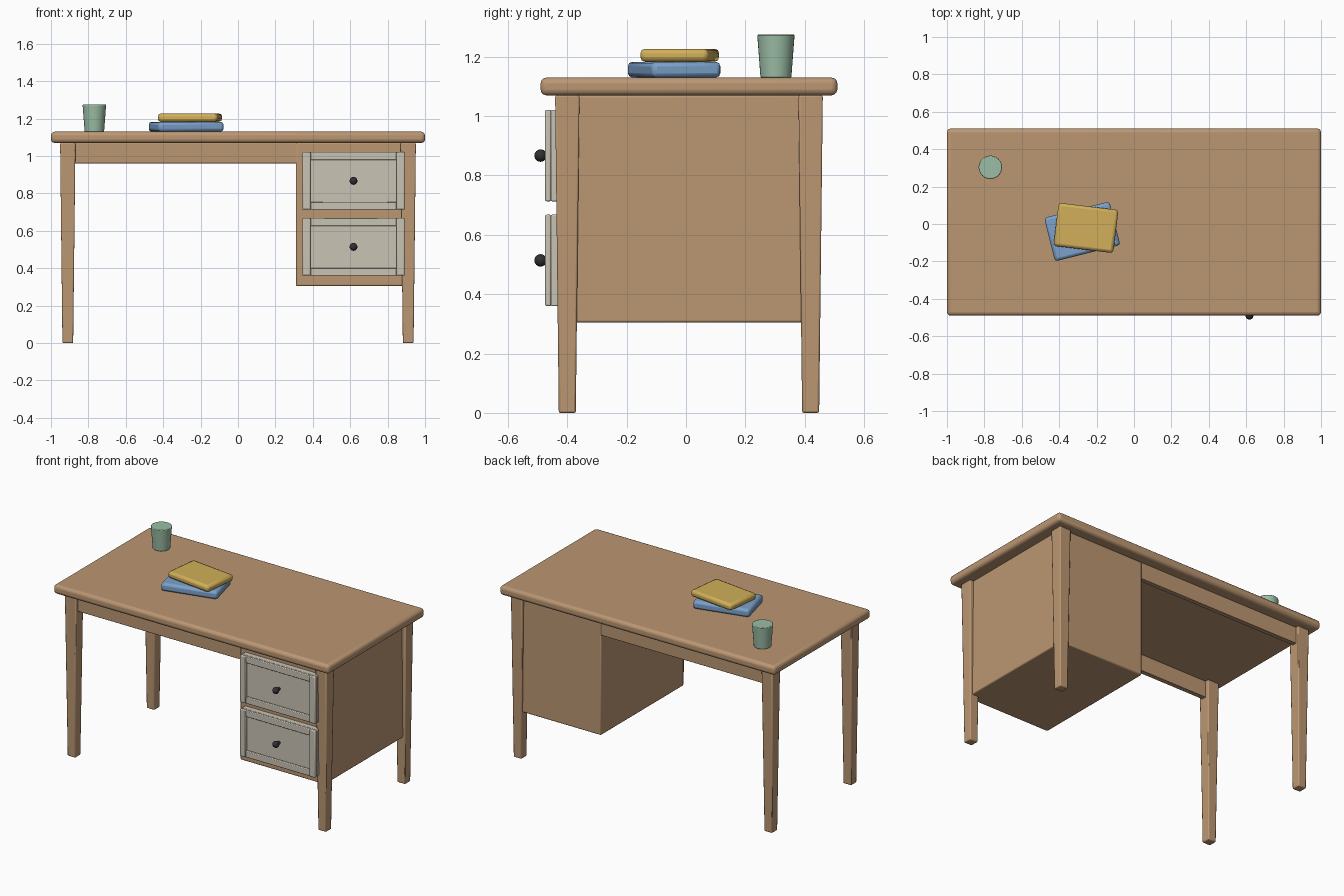
import bpy, bmesh, math
from mathutils import Matrix, Vector

cube = bpy.data.objects.get("Cube")
if cube:
    bpy.data.objects.remove(cube, do_unlink=True)


def material(name, rgb):
    m = bpy.data.materials.new(name)
    m.use_nodes = True
    m.diffuse_color = (*rgb, 1)
    bsdf = m.node_tree.nodes["Principled BSDF"]
    bsdf.inputs["Base Color"].default_value = (*rgb, 1)
    bsdf.inputs["Roughness"].default_value = 0.7
    return m


wood = material("warm_wood", (0.50, 0.31, 0.17))
cream = material("cream_paint", (0.59, 0.55, 0.46))
iron = material("dark_iron", (0.03, 0.03, 0.035))
blue = material("blue_cover", (0.20, 0.36, 0.60))
yellow = material("yellow_cover", (0.64, 0.43, 0.10))
green = material("sage_green", (0.33, 0.51, 0.38))


def finish(name, bm, mat, bevel=0, segments=2):
    """Turn a bmesh into a bevelled, smooth shaded object."""
    mesh = bpy.data.meshes.new(name)
    bm.to_mesh(mesh)
    bm.free()
    mesh.materials.append(mat)
    ob = bpy.data.objects.new(name, mesh)
    bpy.context.collection.objects.link(ob)
    if bevel:
        mod = ob.modifiers.new("soft_edges", "BEVEL")
        mod.width = bevel
        mod.segments = segments
        mod.limit_method = "ANGLE"
    bpy.ops.object.select_all(action="DESELECT")
    ob.select_set(True)
    bpy.context.view_layer.objects.active = ob
    bpy.ops.object.shade_smooth_by_angle(angle=math.radians(40))
    return ob


def box(name, lo, hi, mat, bevel=0.005, segments=2, turn=0, foot=1):
    """Box between two corners; foot narrows the bottom, turn spins it in degrees."""
    lo, hi = Vector(lo), Vector(hi)
    bm = bmesh.new()
    bmesh.ops.create_cube(bm, size=1, matrix=Matrix.Diagonal((*(hi - lo), 1)))
    for v in bm.verts:
        if v.co.z < 0:
            v.co.x *= foot
            v.co.y *= foot
    place = Matrix.Translation((lo + hi) / 2) @ Matrix.Rotation(math.radians(turn), 4, "Z")
    bm.transform(place)
    return finish(name, bm, mat, bevel, segments)


# Table top
TOP = 1.13
UNDER = 1.07
MID_Y = 0.01
box("table_top", (-1, -0.49, UNDER), (1, 0.51, TOP), wood, 0.02, 3)

# Tapered legs
for side, x in (("right", -0.91), ("left", 0.91)):
    for end, y in (("front", -0.40), ("back", 0.42)):
        box(f"{end}_{side}_leg", (x - 0.041, y - 0.041, 0), (x + 0.041, y + 0.041, UNDER),
            wood, 0.006, foot=0.7)

# Aprons under the top
for end, y in (("front", -0.402), ("back", 0.422)):
    box(f"{end}_apron", (-0.91, y - 0.015, 0.96), (0.91, y + 0.015, UNDER), wood, 0.003)

# Drawer cabinet
box("cabinet", (0.31, -0.42, 0.305), (0.925, 0.44, UNDER), wood, 0.007)


# Framed drawer fronts with round knobs
def drawer(name, z, height=0.308):
    x0, x1, rim = 0.345, 0.89, 0.042
    z1 = z + height
    back, front = -0.455, -0.475
    box(f"{name}_drawer_panel", (x0, back, z), (x1, -0.41, z1), cream, 0.004)
    for label, a, b in (("right", x0, x0 + rim), ("left", x1 - rim, x1)):
        box(f"{name}_drawer_{label}_stile", (a, front, z), (b, back, z1), cream, 0.005)
    for label, a, b in (("lower", z, z + rim), ("upper", z1 - rim, z1)):
        box(f"{name}_drawer_{label}_rail", (x0 + rim, front + 0.003, a),
            (x1 - rim, back, b), cream, 0.004)
    centre = Vector(((x0 + x1) / 2, -0.49, z + height / 2))
    bm = bmesh.new()
    bmesh.ops.create_uvsphere(bm, u_segments=20, v_segments=12, radius=0.021,
                              matrix=Matrix.Translation(centre))
    bmesh.ops.create_cone(bm, cap_ends=True, segments=12, radius1=0.009, radius2=0.009, depth=0.04,
                          matrix=Matrix.Translation(centre + Vector((0, 0.02, 0)))
                          @ Matrix.Rotation(math.pi / 2, 4, "X"))
    finish(f"{name}_drawer_knob", bm, iron)


drawer("upper", 0.713)
drawer("lower", 0.36)


# Stacked books
def book(name, x, y, z, size, turn, mat):
    w, d, h = size
    box(name, (x - w / 2, y - d / 2, z), (x + w / 2, y + d / 2, z + h), mat, 0.016, 2, turn)


book("lower_book", -0.277, -0.04, TOP, (0.36, 0.24, 0.053), 14, blue)
book("upper_book", -0.257, -0.021, TOP + 0.053, (0.322, 0.232, 0.044), -7, yellow)

# Tapered cup
bm = bmesh.new()
bmesh.ops.create_cone(bm, cap_ends=True, segments=32, radius1=0.052, radius2=0.063, depth=0.145,
                      matrix=Matrix.Translation((-0.768, 0.303, TOP + 0.0725)))
finish("cup", bm, green, 0.004)
